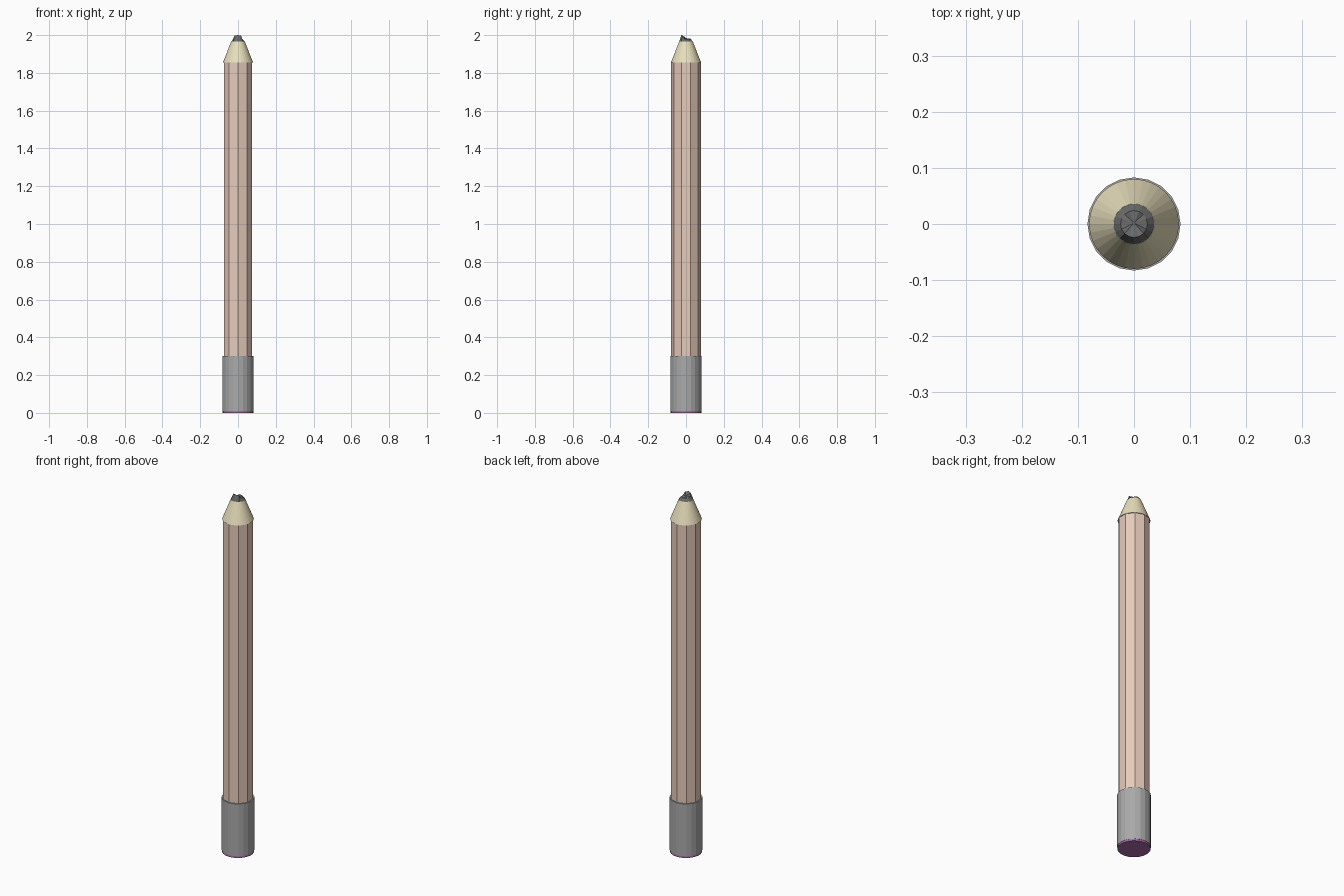
import bpy, bmesh, math

if "Cube" in bpy.data.objects:
    bpy.data.objects.remove(bpy.data.objects["Cube"])


def paint(obj, colour):
    mat = bpy.data.materials.new(obj.name + "_colour")
    mat.diffuse_color = (*colour, 1)
    mat.use_nodes = True
    mat.node_tree.nodes["Principled BSDF"].inputs["Base Color"].default_value = mat.diffuse_color
    obj.data.materials.append(mat)


def lathe(name, profile, sides, colour, smooth=False, top=None):
    """Capped stack of rings (radius, z), first vertex on the front (-y)."""
    bm = bmesh.new()
    rings = []
    for i, (r, z) in enumerate(profile):
        ring = []
        for k in range(sides):
            a = 2 * math.pi * k / sides
            x, y = r * math.sin(a), -r * math.cos(a)
            ring.append(bm.verts.new((x, y, z)))
        rings.append(ring)
    if top:
        for v in rings[-1]:
            v.co.z = top(v.co.x, v.co.y)
    for lo, hi in zip(rings, rings[1:]):
        for k in range(sides):
            n = (k + 1) % sides
            bm.faces.new((lo[k], lo[n], hi[n], hi[k]))
    bm.faces.new(rings[0][::-1])
    if top:
        # broken surface: fan around a low centre
        c = bm.verts.new((0, 0.002, 1.983))
        for k in range(sides):
            bm.faces.new((rings[-1][k], rings[-1][(k + 1) % sides], c))
    else:
        bm.faces.new(rings[-1])
    mesh = bpy.data.meshes.new(name)
    bm.to_mesh(mesh)
    bm.free()
    obj = bpy.data.objects.new(name, mesh)
    bpy.context.collection.objects.link(obj)
    paint(obj, colour)
    if smooth:
        bpy.ops.object.select_all(action='DESELECT')
        obj.select_set(True)
        bpy.context.view_layer.objects.active = obj
        bpy.ops.object.shade_smooth_by_angle(angle=math.radians(30))
    return obj


# jagged height of the snapped lead: tall at the front, low at the back
def broken(x, y):
    base = 2.0 if y < -0.012 else 1.987 if y < 0.012 else 1.981
    return base - 14 * x * x + 0.0015 * math.sin(400 * x + 250 * y)


# ten-sided wooden body
lathe("body", [(0.079, 0.29), (0.079, 1.855)], 10, (0.80, 0.60, 0.50))
# sharpened wood cone
lathe("sharpened_wood", [(0.08, 1.855), (0.036, 1.966)], 32, (0.80, 0.73, 0.50))
# snapped lead
lathe("lead", [(0.036, 1.966), (0.024, 1.98)], 16, (0.14, 0.14, 0.14), top=broken)
# metal sleeve
lathe("ferrule", [(0.083, 0.01), (0.083, 0.302)], 20, (0.40, 0.40, 0.40))
# eraser showing below the sleeve
lathe("eraser", [(0.081, 0.0), (0.081, 0.012)], 32, (0.42, 0.15, 0.42))
